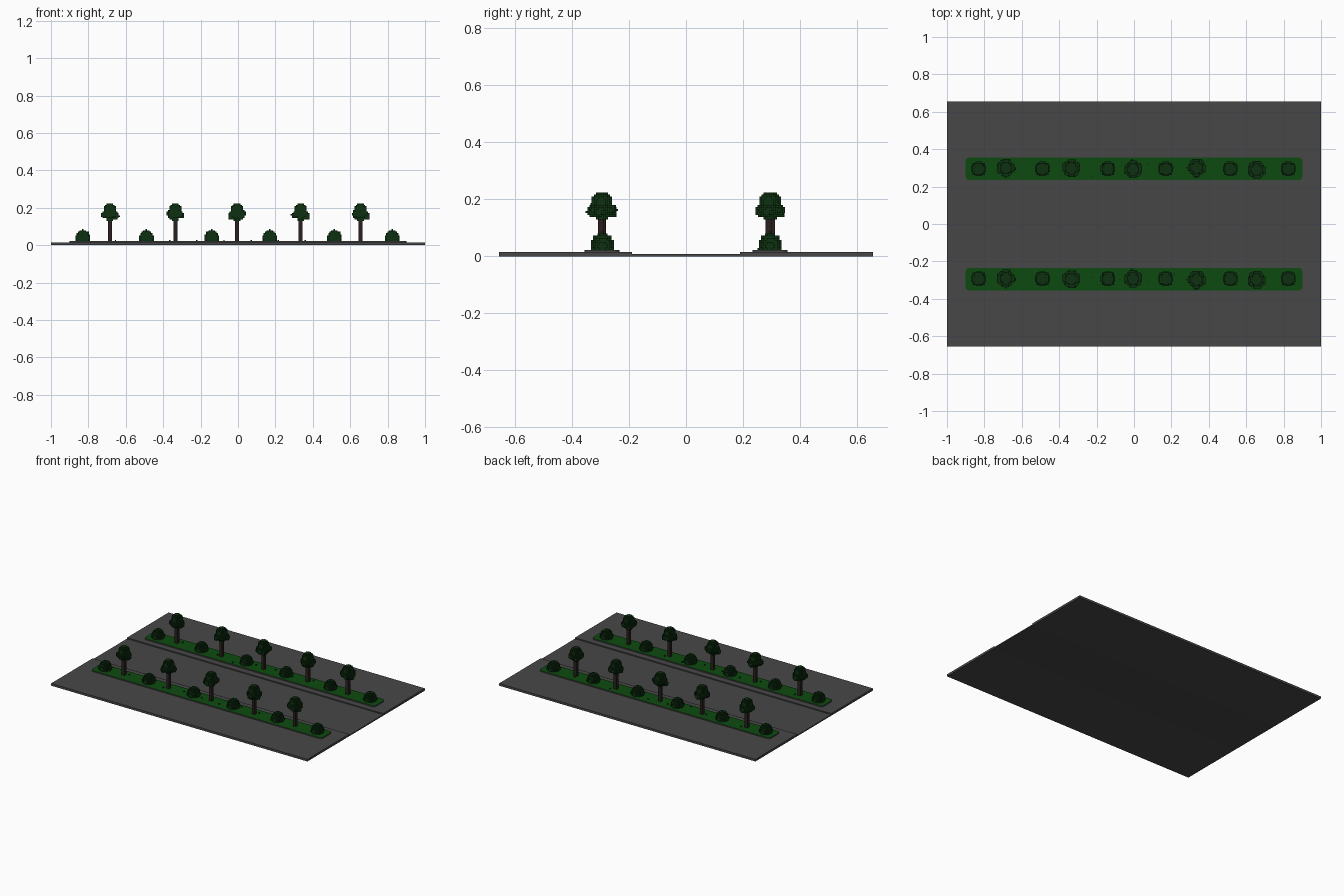
import bpy, bmesh, math, random
from mathutils import Vector

if "Cube" in bpy.data.objects:
    bpy.data.objects.remove(bpy.data.objects["Cube"], do_unlink=True)
random.seed(7)


def material(name, rgb):
    m = bpy.data.materials.new(name)
    m.use_nodes = True
    m.diffuse_color = (*rgb, 1)
    b = m.node_tree.nodes["Principled BSDF"]
    b.inputs["Base Color"].default_value = (*rgb, 1)
    b.inputs["Roughness"].default_value = 0.9
    return m


ASPHALT = material("asphalt grey", (0.061, 0.061, 0.061))
PAVING = material("paving grey", (0.064, 0.064, 0.064))
GRASS = material("grass green", (0.004, 0.068, 0.005))
LEAF = material("leaf green", (0.004, 0.029, 0.005))
BARK = material("bark brown", (0.022, 0.014, 0.013))


def finish(name, bm, mats):
    me = bpy.data.meshes.new(name)
    bm.normal_update()
    bm.to_mesh(me)
    bm.free()
    for m in mats:
        me.materials.append(m)
    ob = bpy.data.objects.new(name, me)
    bpy.context.collection.objects.link(ob)
    return ob


def prism(name, pts, z0, z1, mats):
    """Extrude an outline upward; the top face takes the last material."""
    bm = bmesh.new()
    base = bm.faces.new([bm.verts.new((x, y, z0)) for x, y in pts])
    ext = bmesh.ops.extrude_face_region(bm, geom=[base], use_keep_orig=True)
    bmesh.ops.translate(bm, vec=(0, 0, z1 - z0),
                        verts=[v for v in ext["geom"] if isinstance(v, bmesh.types.BMVert)])
    bmesh.ops.recalc_face_normals(bm, faces=bm.faces)
    for f in bm.faces:
        if f.normal.z > 0.5:
            f.material_index = len(mats) - 1
    return finish(name, bm, mats)


def rect(x0, x1, y0, y1, r=0):
    if not r:
        return [(x0, y0), (x1, y0), (x1, y1), (x0, y1)]
    pts = []
    for cx, cy, a in ((x1 - r, y1 - r, 0), (x0 + r, y1 - r, 90),
                      (x0 + r, y0 + r, 180), (x1 - r, y0 + r, 270)):
        for k in range(4):
            t = math.radians(a + 30 * k)
            pts.append((cx + r * math.cos(t), cy + r * math.sin(t)))
    return pts


V = 0.0072  # voxel size
DIRS = [Vector(d) for d in ((1, 0, 0), (-1, 0, 0), (0, 1, 0), (0, -1, 0), (0, 0, 1), (0, 0, -1))]


def voxel_mesh(name, blobs, mats, trunk=None):
    """Outer faces of the cells inside any blob (x, y, z, radius, height radius)."""
    cells = {}
    if trunk:
        for i in range(-1, 2):
            for j in range(-1, 2):
                for k in range(trunk):
                    cells[i, j, k] = 0
    leaf = len(mats) - 1
    for i in range(-9, 10):
        for j in range(-9, 10):
            for k in range(0, 30):
                p = (i * V, j * V, (k + 0.5) * V)
                if any(((p[0] - x) ** 2 + (p[1] - y) ** 2) / r ** 2 + ((p[2] - z) / h) ** 2 < 1
                       for x, y, z, r, h in blobs):
                    cells[i, j, k] = leaf
    bm = bmesh.new()
    verts = {}

    def vert(c):
        key = tuple(round(2 * q) for q in c)
        if key not in verts:
            verts[key] = bm.verts.new(Vector(c) * V)
        return verts[key]

    for (i, j, k), mat in cells.items():
        for d in DIRS:
            if (i + round(d.x), j + round(d.y), k + round(d.z)) in cells:
                continue
            u = Vector((d.y, d.z, d.x)) * 0.5
            w = d.cross(u)
            c = Vector((i, j, k + 0.5)) + d * 0.5
            f = bm.faces.new([vert(c + q) for q in (u + w, w - u, -u - w, u - w)])
            f.material_index = mat
            if f.calc_area() and (f.normal_update() or f.normal.dot(d) < 0):
                f.normal_flip()
    ob = finish(name, bm, mats)
    return ob


def place(ob, name, x, y, z, turn):
    c = bpy.data.objects.new(name, ob.data)
    c.location = (x, y, z)
    c.rotation_euler.z = turn * math.pi / 2
    bpy.context.collection.objects.link(c)


def tree_blobs():
    blobs = [(0, 0, 0.142, 0.046, 0.024), (0, 0, 0.165, 0.035, 0.040), (0, 0, 0.12, 0.020, 0.016)]
    for n in range(5):  # leaf clumps around the crown
        a = n * math.tau / 5 + random.uniform(-0.3, 0.3)
        blobs.append((0.032 * math.cos(a), 0.032 * math.sin(a),
                      random.uniform(0.13, 0.15), 0.019, 0.018))
    return blobs


# Road and the two raised pavements
prism("road", rect(-1, 1, -0.19, 0.19), 0, 0.008, [ASPHALT])
for side, s in (("front", -1), ("back", 1)):
    ya, yb = sorted((s * 0.19, s * 0.655))
    prism(side + "_pavement", rect(-1, 1, ya, yb), 0, 0.0155, [PAVING])

# Planting bed with grass on top of each pavement
for side, s in (("front", -1), ("back", 1)):
    y = s * 0.295
    prism(side + "_planting_bed", rect(-0.9, 0.9, y - 0.061, y + 0.061, 0.018),
          0.0155, 0.023, [PAVING, GRASS])

# Voxel plants, a few shapes shared between the rows
trees = [voxel_mesh("tree_shape_%d" % n, tree_blobs(), [BARK, LEAF], 17) for n in range(3)]
bushes = []
for n in range(2):
    b = [(0, 0, 0.014, 0.041, 0.030), (0, 0, 0.028, 0.034, 0.030), (0, 0, 0.045, 0.019, 0.017)]
    b += [(0.022 * math.cos(a + n), 0.022 * math.sin(a + n), 0.03, 0.015, 0.02) for a in (0, 2.1, 4.2)]
    bushes.append(voxel_mesh("bush_shape_%d" % n, b, [LEAF]))
tuft = voxel_mesh("tuft_shape", [(0, 0, 0.003, 0.006, 0.006)], [LEAF])

TREE_X = (-0.685, -0.335, -0.005, 0.335, 0.655)
BUSH_X = (-0.83, -0.49, -0.14, 0.17, 0.515, 0.825)
Z = 0.022
for side, yc in (("front", -0.293), ("back", 0.295)):
    for n, x in enumerate(TREE_X):
        dy = random.uniform(-0.006, 0.006)
        place(trees[n % 3], "%s_tree_%d" % (side, n + 1), x, yc + dy, Z, n)
    for n, x in enumerate(BUSH_X):
        place(bushes[n % 2], "%s_bush_%d" % (side, n + 1), x, yc, Z, n)
    for n in range(12):
        place(tuft, "%s_tuft_%d" % (side, n + 1), -0.8 + n * 0.145,
              yc + random.uniform(-0.045, 0.045), Z, 0)

# The shape templates themselves are not part of the scene
for ob in trees + bushes + [tuft]:
    bpy.data.objects.remove(ob, do_unlink=True)
